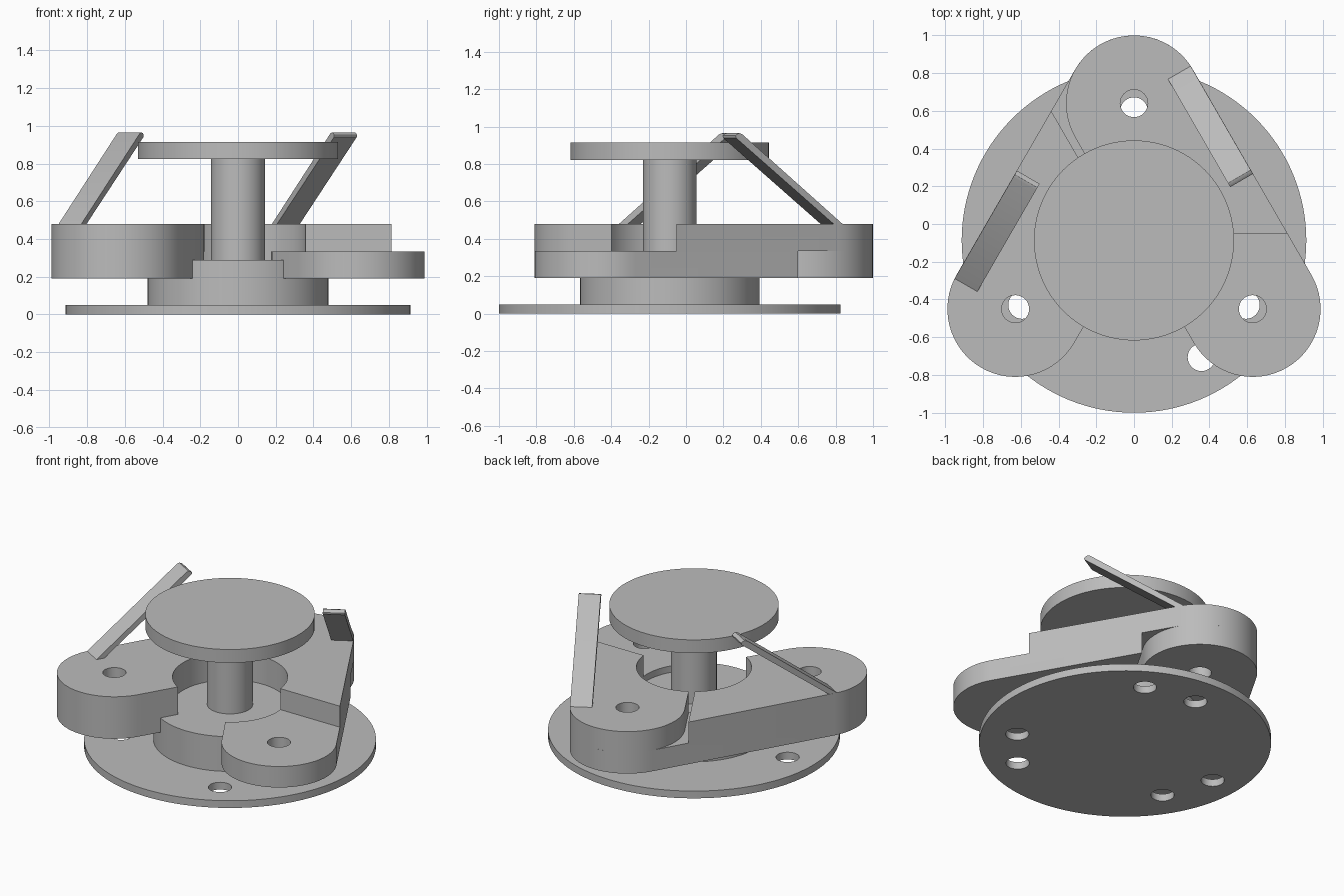
import bpy, bmesh, math
from mathutils import Vector

if "Cube" in bpy.data.objects:
    bpy.data.objects.remove(bpy.data.objects["Cube"], do_unlink=True)

CY = -0.087          # y of the common axis
R_BOSS = 0.726       # axis to boss centre
R_PAD = 0.36         # boss pad radius, also the bore radius
LOW, LAP, TOP = 0.19, 0.335, 0.48

grey = bpy.data.materials.new("plain grey")
grey.use_nodes = True
grey.diffuse_color = (0.5, 0.5, 0.5, 1)
bsdf = next(n for n in grey.node_tree.nodes if n.type == "BSDF_PRINCIPLED")
bsdf.inputs["Base Color"].default_value = grey.diffuse_color


def polar(radius, degrees, centre=Vector((0, 0))):
    a = math.radians(degrees)
    return centre + radius * Vector((math.cos(a), math.sin(a)))


def arc(radius, start, end, centre=Vector((0, 0)), steps=32):
    return [polar(radius, start + (end - start) * i / steps, centre)
            for i in range(steps + 1)]


def prism(name, outline, z0, z1):
    """Extrude a counter-clockwise outline, given about the common axis."""
    bm = bmesh.new()
    face = bm.faces.new([bm.verts.new((p[0], p[1] + CY, z0)) for p in outline])
    top = bmesh.ops.extrude_face_region(bm, geom=[face])["geom"]
    bmesh.ops.translate(bm, vec=(0, 0, z1 - z0),
                        verts=[v for v in top if isinstance(v, bmesh.types.BMVert)])
    return finish(name, bm)


def finish(name, bm):
    bmesh.ops.recalc_face_normals(bm, faces=bm.faces[:])
    mesh = bpy.data.meshes.new(name)
    bm.to_mesh(mesh)
    bm.free()
    mesh.materials.append(grey)
    obj = bpy.data.objects.new(name, mesh)
    bpy.context.collection.objects.link(obj)
    return obj


def disc(name, radius, z0, z1, centre=Vector((0, 0)), sides=96):
    return prism(name, arc(radius, 0, 360, centre, sides)[:-1], z0, z1)


def select(obj):
    bpy.ops.object.select_all(action="DESELECT")
    obj.select_set(True)
    bpy.context.view_layer.objects.active = obj


def cut(obj, cutter):
    cutter.hide_render = True
    mod = obj.modifiers.new("cut", "BOOLEAN")
    mod.operation, mod.solver, mod.object = "DIFFERENCE", "EXACT", cutter
    select(obj)
    bpy.ops.object.modifier_apply(modifier=mod.name)
    bpy.data.objects.remove(cutter, do_unlink=True)


def half_plane(angle, side, gap, z0, z1):
    """Big block on one side of a radial line, kept back by a gap."""
    along = polar(1, angle)
    normal = polar(1, angle + 90) * side
    near = normal * gap
    pts = [near - along * 2, near + along * 2,
           near + along * 2 + normal * 2, near - along * 2 + normal * 2]
    return prism("step_cutter", pts, z0, z1)


def link(name, angle, lap_end):
    """Lapped arm joining the boss at angle-60 to the boss at angle+60."""
    a, b = polar(R_BOSS, angle - 60), polar(R_BOSS, angle + 60)
    outline = ([Vector((0, 0))] + arc(R_PAD, angle - 180, angle, a)
               + arc(R_PAD, angle, angle + 180, b))
    obj = prism(name, outline, LOW, TOP)
    cut(obj, disc("bore_cutter", R_PAD, 0, 1))
    for c in (a, b):
        cut(obj, disc("hole_cutter", 0.073, 0, 1, c, 32))
    cut(obj, half_plane(angle - 30, -1, -0.037, LAP, 1))
    if lap_end:
        cut(obj, half_plane(angle + 30, 1, -0.037, 0, LAP))
    return obj


def flap(name, angle):
    """Slanted bar rising from the boss end of a link, flush with its edge."""
    profile = [(0.655, 0.476), (0.600, 0.476), (-0.008, 0.94), (-0.01, 0.952),
               (0.0, 0.961), (0.014, 0.965), (0.03, 0.96)]
    out, along = polar(1, angle), polar(1, angle + 90)
    bm = bmesh.new()
    rings = []
    for d in (0.583, 0.722):
        ring = []
        for s, z in profile:
            p = out * d + along * s
            ring.append(bm.verts.new((p.x, p.y + CY, z)))
        rings.append(ring)
        bm.faces.new(ring)
    n = len(profile)
    for i in range(n):
        j = (i + 1) % n
        bm.faces.new((rings[0][i], rings[0][j], rings[1][j], rings[1][i]))
    return finish(name, bm)


# Base plate with three pairs of holes
base = disc("base_plate", 0.913, 0, 0.05, sides=128)
for boss in (90, 210, 330):
    cut(base, disc("hole_cutter", 0.073, -1, 1, polar(0.685, boss), 32))
    cut(base, disc("hole_cutter", 0.073, -1, 1, polar(0.715, boss - 30), 32))

# Central drum, post and top disc
parts = [base,
         disc("drum", 0.48, 0.05, 0.29),
         disc("post", 0.143, 0.29, 0.83, sides=64),
         disc("top_disc", 0.53, 0.823, 0.915)]

# Two lapped links, each with its flap
parts += [link("left_link", 30, True), link("right_link", 150, False),
          flap("left_flap", 30), flap("right_flap", 150)]

for obj in parts:
    select(obj)
    bpy.ops.object.shade_smooth_by_angle(angle=math.radians(30))
